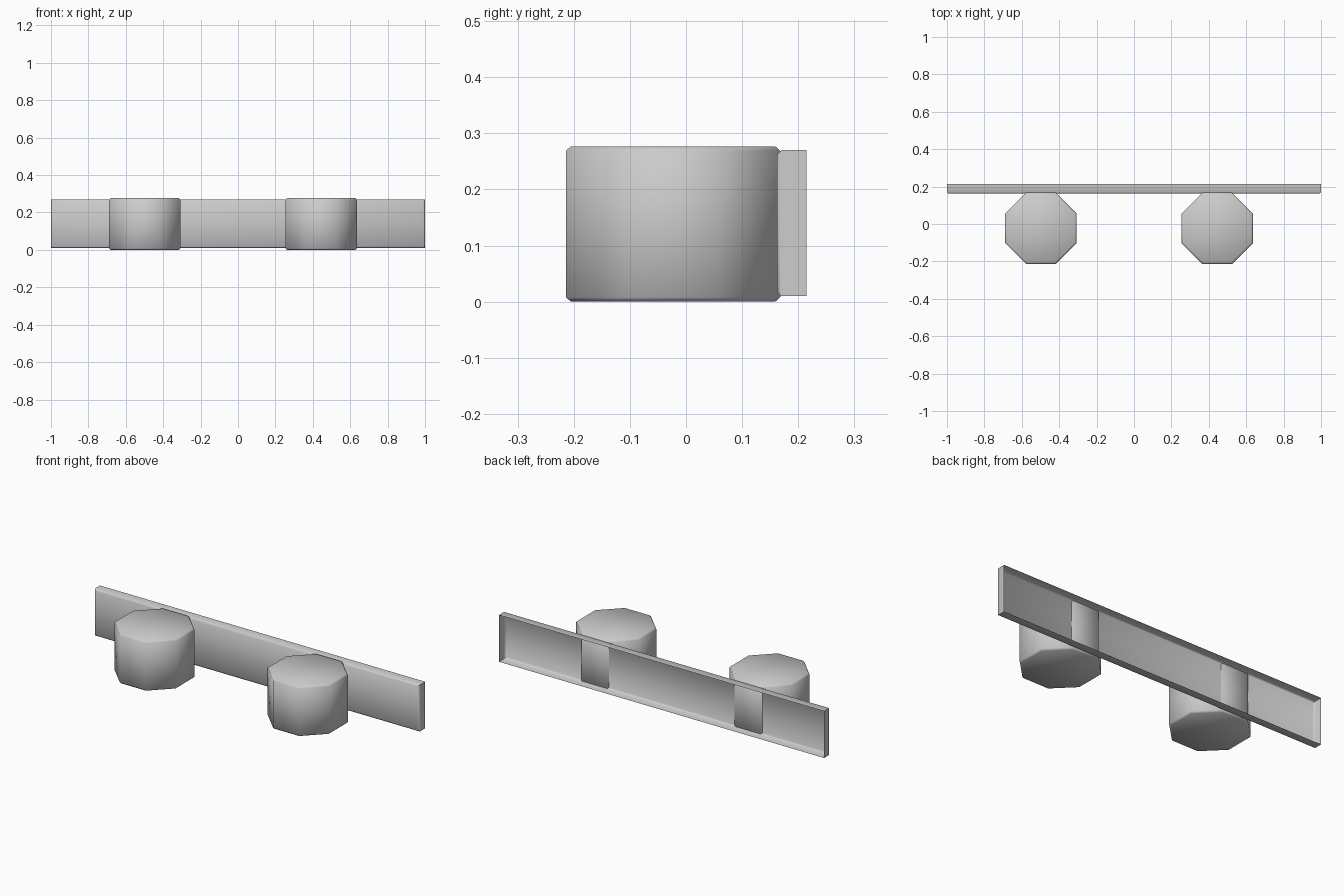
import bpy, bmesh, math

if "Cube" in bpy.data.objects:
    bpy.data.objects.remove(bpy.data.objects["Cube"])


def lofted(name, rings, caps):
    """Skin a stack of closed rings; caps lists which ring ends get a face."""
    bm = bmesh.new()
    loops = [[bm.verts.new(p) for p in ring] for ring in rings]
    n = len(loops[0])
    for a, b in zip(loops, loops[1:]):
        for i in range(n):
            j = (i + 1) % n
            bm.faces.new((a[i], a[j], b[j], b[i]))
    for k in caps:
        loop = loops[k]
        bm.faces.new(loop[::-1] if k == 0 else loop)
    mesh = bpy.data.meshes.new(name)
    bm.to_mesh(mesh)
    bm.free()
    obj = bpy.data.objects.new(name, mesh)
    bpy.context.collection.objects.link(obj)
    bpy.ops.object.select_all(action='DESELECT')
    obj.select_set(True)
    bpy.context.view_layer.objects.active = obj
    bpy.ops.object.shade_smooth_by_angle(angle=math.radians(50))
    return obj


def octagon(cx, cy, apothem, z):
    r = apothem / math.cos(math.pi / 8)
    angles = [math.pi / 8 + k * math.pi / 4 for k in range(8)]
    return [(cx + r * math.cos(a), cy + r * math.sin(a), z) for a in angles]


def panel_ring(inset, y):
    x, z0, z1 = 1 - inset, 0.01 + inset, 0.27 - inset
    return [(-x, y, z0), (x, y, z0), (x, y, z1), (-x, y, z1)]


# Long panel: shallow tray, chamfered at the front, open at the back
front, back, c = 0.162, 0.215, 0.008
panel = lofted("back_panel",
               [panel_ring(0, back), panel_ring(0, front + c), panel_ring(c, front)],
               caps=[-1])

# Two eight-sided blocks with chamfered rims, just poking through the panel
for name, cx in (("left_block", -0.498), ("right_block", 0.445)):
    profile = [(0.182, 0.0), (0.191, 0.008), (0.191, 0.269), (0.182, 0.277)]
    lofted(name, [octagon(cx, -0.023, a, z) for a, z in profile], caps=[0, -1])
